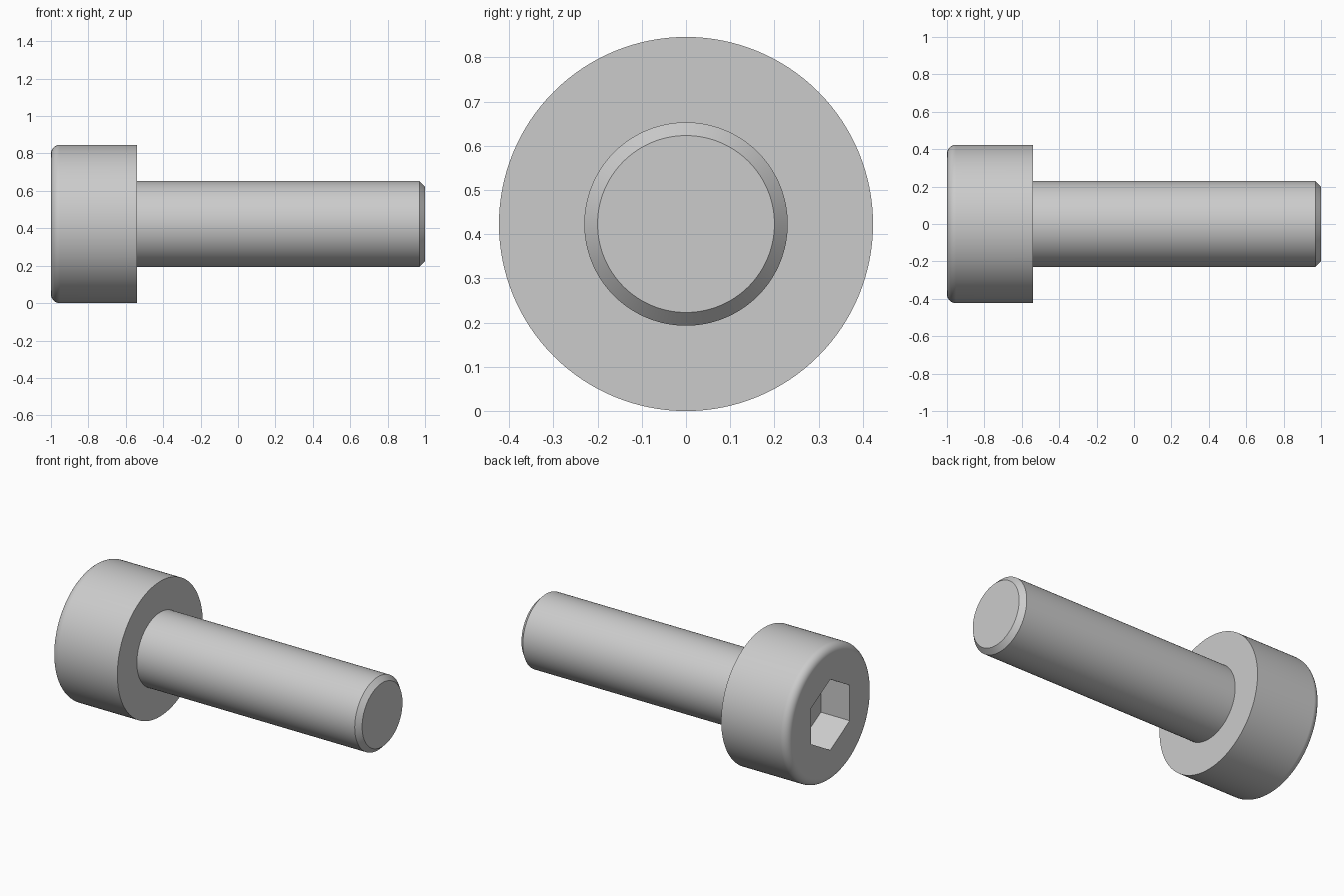
import bpy, bmesh
from math import sin, cos, pi, radians

if "Cube" in bpy.data.objects:
    bpy.data.objects.remove(bpy.data.objects["Cube"])

HEAD_R, SHANK_R = 0.423, 0.23
FILLET, CHAMFER = 0.048, 0.03
UNDER_HEAD = -0.54


def lathe(name, profile, sides):
    """Capped solid of revolution about the x axis from (x, radius) points."""
    bm = bmesh.new()
    rings = []
    for x, r in profile:
        rings.append([bm.verts.new((x, r * sin(2 * pi * i / sides),
                                    HEAD_R + r * cos(2 * pi * i / sides)))
                      for i in range(sides)])
    for a, b in zip(rings, rings[1:]):
        for i in range(sides):
            j = (i + 1) % sides
            bm.faces.new((a[i], a[j], b[j], b[i]))
    bm.faces.new(rings[0])
    bm.faces.new(rings[-1])
    bmesh.ops.recalc_face_normals(bm, faces=bm.faces[:])
    mesh = bpy.data.meshes.new(name)
    bm.to_mesh(mesh)
    bm.free()
    ob = bpy.data.objects.new(name, mesh)
    bpy.context.collection.objects.link(ob)
    return ob


# Screw body: rounded head rim, plain shank, chamfered tip
steps = 8
rim = [(-1 + FILLET * (1 - cos(pi / 2 * k / steps)),
        HEAD_R - FILLET * (1 - sin(pi / 2 * k / steps))) for k in range(steps + 1)]
screw = lathe("cap_screw", rim + [
    (UNDER_HEAD, HEAD_R), (UNDER_HEAD, SHANK_R),
    (1 - CHAMFER, SHANK_R), (1, SHANK_R - CHAMFER)], 128)

# Hexagonal drive socket, corners pointing up and down
cutter = lathe("hex_socket_cutter", [(-1.1, 0.222), (-0.8, 0.222)], 6)
cutter.hide_render = True

bpy.ops.object.select_all(action='DESELECT')
bpy.context.view_layer.objects.active = screw
screw.select_set(True)
cut = screw.modifiers.new("hex_socket", 'BOOLEAN')
cut.operation = 'DIFFERENCE'
cut.solver = 'EXACT'
cut.object = cutter
bpy.ops.object.modifier_apply(modifier=cut.name)
bpy.data.objects.remove(cutter)

# Smooth round surfaces, crisp edges, flat end faces
bpy.ops.object.shade_smooth_by_angle(angle=radians(30))
screw.modifiers.new("flat_ends", 'WEIGHTED_NORMAL').keep_sharp = True
